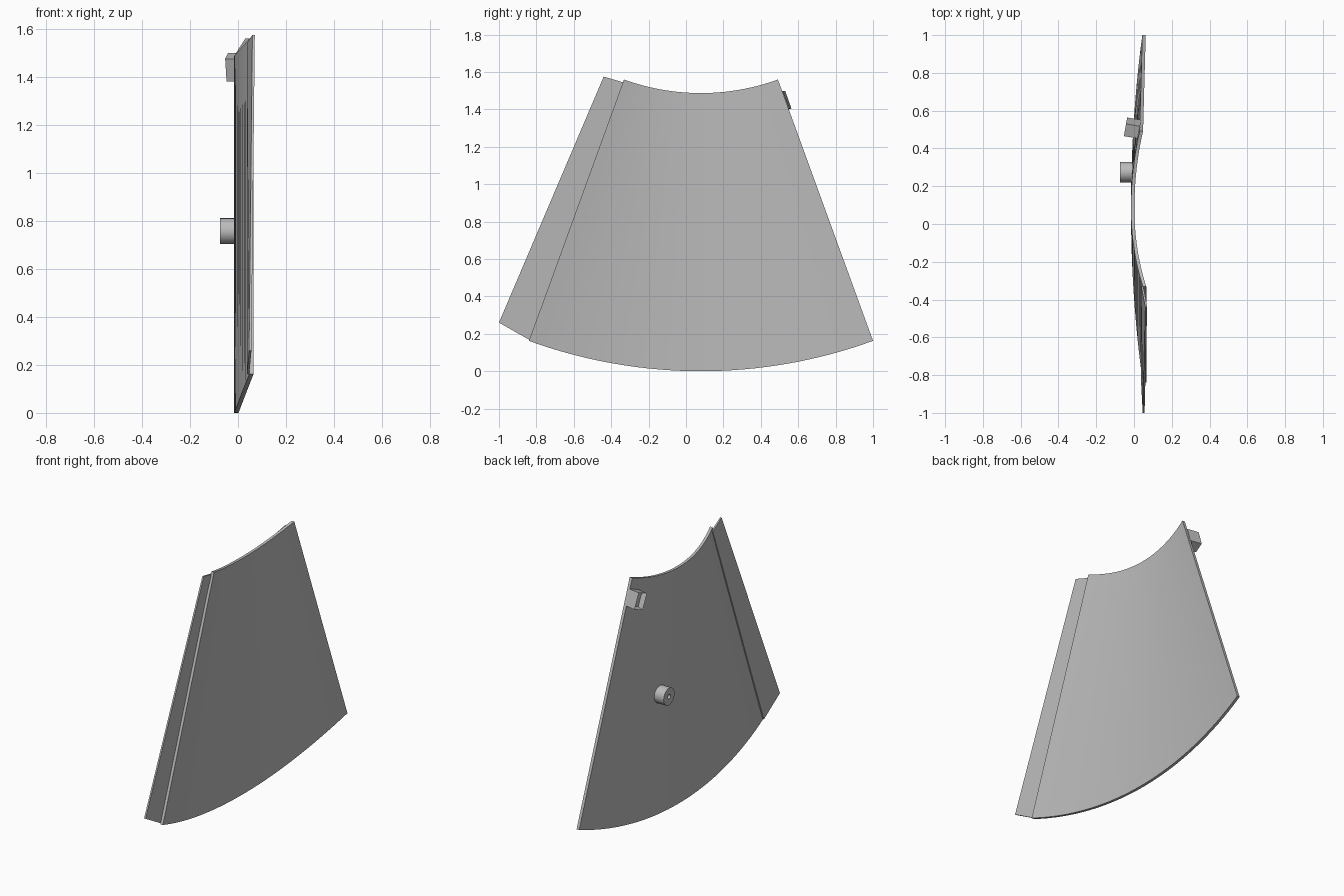
import bpy, bmesh, math
from mathutils import Matrix, Vector

cube = bpy.data.objects.get("Cube")
if cube:
    bpy.data.objects.remove(cube, do_unlink=True)

grey = bpy.data.materials.new("plain grey")
grey.use_nodes = True
colour = (0.5, 0.5, 0.5, 1)
grey.diffuse_color = colour
grey.node_tree.nodes["Principled BSDF"].inputs["Base Color"].default_value = colour

APEX_Y, APEX_Z = 0.08, 2.69      # centre of the fan
R_TOP, R_BOTTOM = 1.203, 2.69
HALF = math.radians(20)
THICK = 0.018


def finish(bm, name):
    bmesh.ops.remove_doubles(bm, verts=bm.verts, dist=1e-5)
    bmesh.ops.recalc_face_normals(bm, faces=bm.faces)
    mesh = bpy.data.meshes.new(name)
    bm.to_mesh(mesh)
    bm.free()
    mesh.materials.append(grey)
    obj = bpy.data.objects.new(name, mesh)
    bpy.context.collection.objects.link(obj)
    bpy.ops.object.select_all(action="DESELECT")
    obj.select_set(True)
    bpy.context.view_layer.objects.active = obj
    bpy.ops.object.shade_smooth_by_angle(angle=math.radians(30))
    return obj


def thicken(bm, depth):
    """Extrude an open sheet along -x into a closed plate."""
    new = bmesh.ops.extrude_face_region(bm, geom=bm.faces[:], use_keep_orig=True)["geom"]
    verts = [v for v in new if isinstance(v, bmesh.types.BMVert)]
    bmesh.ops.translate(bm, verts=verts, vec=(-depth, 0, 0))


def fan_point(u, t):
    """u runs -1..1 across the fan, t runs 0..1 from top to bottom."""
    r = R_TOP + (R_BOTTOM - R_TOP) * t
    sag = 0.063 if u < 0 else 0.046 + 0.014 * t
    return Vector((0.002 + sag * u * u,
                   APEX_Y + r * math.sin(u * HALF),
                   APEX_Z - r * math.cos(u * HALF)))


# Curved fan panel
bm = bmesh.new()
steps = 32
rows = [[bm.verts.new(fan_point(-1 + 2 * i / steps, t)) for t in (0, 1)]
        for i in range(steps + 1)]
for a, b in zip(rows, rows[1:]):
    bm.faces.new((a[0], a[1], b[1], b[0]))
thicken(bm, THICK)
finish(bm, "fan_panel")

# Flat lap strip behind the panel edge
bm = bmesh.new()
inset = Vector((-THICK, 0.012, 0))
top_in = fan_point(-1, 0) + inset + Vector((0, 0, -0.02))
bottom_in = fan_point(-1, 1) + inset
corners = [top_in, bottom_in, Vector((0.056, -1.0, 0.26)), Vector((0.07, -0.44, 1.575))]
bm.faces.new([bm.verts.new(c) for c in corners])
thicken(bm, 0.01)
finish(bm, "lap_strip")

# Round boss with a blind hole
bm = bmesh.new()
profile = [(0, -0.045), (0.014, -0.045), (0.014, -0.075),
           (0.054, -0.075), (0.054, -0.004), (0, -0.004)]
verts = [bm.verts.new((x, r, 0)) for r, x in profile]
edges = [bm.edges.new(pair) for pair in zip(verts, verts[1:])]
bmesh.ops.spin(bm, geom=verts + edges, cent=(0, 0, 0), axis=(1, 0, 0),
               angle=math.tau, steps=32)
bmesh.ops.translate(bm, verts=bm.verts, vec=(0, 0.275, 0.757))
finish(bm, "round_boss")

# Clip block with a recessed outer face, aligned to the sloping edge
bm = bmesh.new()
bmesh.ops.create_cube(bm, size=1, matrix=Matrix.Diagonal((0.075, 0.07, 0.1, 1)))
bm.normal_update()
outer = min(bm.faces, key=lambda f: f.calc_center_median().x)
bmesh.ops.inset_region(bm, faces=[outer], thickness=0.014)
bmesh.ops.translate(bm, verts=outer.verts, vec=(0.03, 0, 0))
turn = Matrix.Rotation(math.radians(-10), 4, "Z") @ Matrix.Rotation(HALF, 4, "X")
bmesh.ops.transform(bm, verts=bm.verts,
                    matrix=Matrix.Translation((-0.008, 0.508, 1.44)) @ turn)
finish(bm, "edge_clip")
